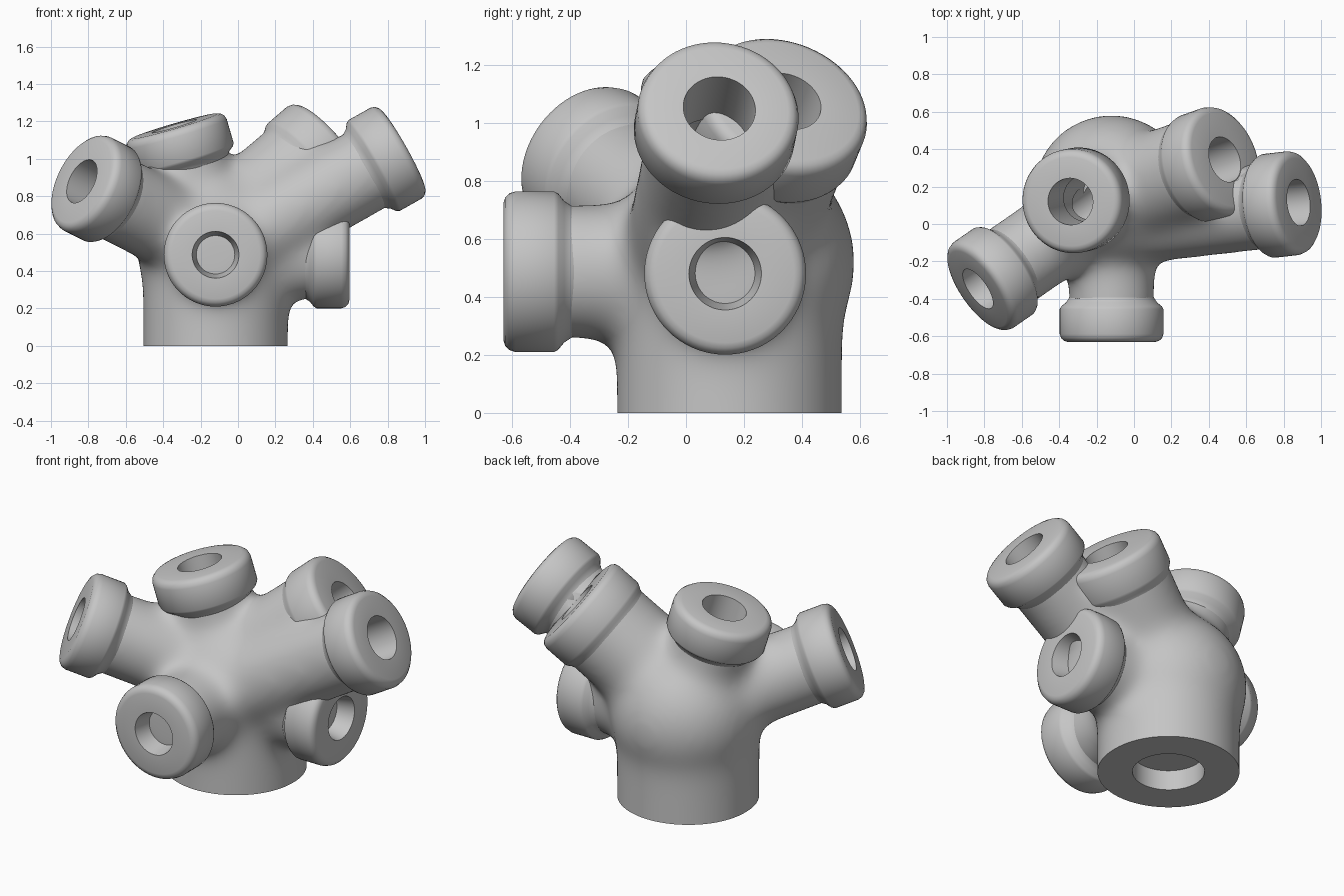
import bpy, bmesh, math
from mathutils import Vector, Matrix

if "Cube" in bpy.data.objects:
    bpy.data.objects.remove(bpy.data.objects["Cube"], do_unlink=True)

grey = bpy.data.materials.new("cast_grey")
grey.use_nodes = True
grey.diffuse_color = (0.56, 0.56, 0.56, 1)
grey.node_tree.nodes["Principled BSDF"].inputs["Base Color"].default_value = (0.56, 0.56, 0.56, 1)

BASE = Vector((-0.12, 0.15, 0))
HUB = BASE + Vector((0, 0, 0.52))
BORE = 0.125

# name, face centre, outward direction, neck radius, collar radius, open to the hub
PORTS = [
    ("front_port", (-0.12, -0.63, 0.487), (0, -1, 0), 0.222, 0.277, False),
    ("side_port", (0.595, 0.135, 0.48), (1, 0, 0), 0.222, 0.279, False),
    ("upper_left_port", (0.88, 0.115, 1.05), (0.87, 0.10, 0.49), 0.222, 0.279, True),
    ("rear_port", (0.485, 0.345, 1.075), (0.73, 0.26, 0.63), 0.27, 0.3, True),
    ("top_port", (-0.34, 0.12, 1.175), (-0.28, -0.06, 0.958), 0.222, 0.279, True),
    ("upper_right_port", (-0.835, -0.347, 0.88), (-0.76, -0.526, 0.383), 0.222, 0.279, True),
]


def placed(origin, direction):
    """Matrix putting local z along a direction."""
    turn = Vector(direction).to_track_quat("Z", "Y").to_matrix().to_4x4()
    return Matrix.Translation(origin) @ turn


def port_axis(centre, direction):
    """Inner end, face centre and unit direction of a port's axis."""
    centre, aim = Vector(centre), Vector(direction).normalized()
    return centre - aim * (centre - HUB).dot(aim), centre, aim


def add_rod(bm, start, end, radius, segments=48):
    axis = end - start
    bmesh.ops.create_cone(bm, cap_ends=True, segments=segments, radius1=radius,
                          radius2=radius, depth=axis.length,
                          matrix=placed((start + end) / 2, axis))


def make_object(name, bm):
    mesh = bpy.data.meshes.new(name)
    bm.to_mesh(mesh)
    bm.free()
    obj = bpy.data.objects.new(name, mesh)
    bpy.context.collection.objects.link(obj)
    mesh.materials.append(grey)
    return obj


def activate(obj):
    bpy.ops.object.select_all(action="DESELECT")
    obj.select_set(True)
    bpy.context.view_layer.objects.active = obj


def apply_all(obj):
    activate(obj)
    for mod in list(obj.modifiers):
        bpy.ops.object.modifier_apply(modifier=mod.name)


def smooth(obj, degrees):
    activate(obj)
    bpy.ops.object.shade_smooth_by_angle(angle=math.radians(degrees))


def collar(name, centre, direction, neck, rim, through):
    """Lathe a rounded collar that flares back into its neck."""
    hole = [(BORE, -0.3)] if through else [(0, -0.22), (0.077, -0.22)]
    step = rim - neck
    profile = hole + [(BORE, 0), (rim - 0.041, 0), (rim - 0.022, -0.006),
                      (rim - 0.007, -0.02), (rim, -0.042), (rim, -0.175),
                      (rim - step * 0.15, -0.19), (neck + step * 0.4, -0.21),
                      (neck + step * 0.1, -0.235), (neck - 0.005, -0.265),
                      (neck - 0.04, -0.29)]
    bm = bmesh.new()
    verts = [bm.verts.new((r, 0, z)) for r, z in profile]
    edges = [bm.edges.new(pair) for pair in zip(verts, verts[1:])]
    bmesh.ops.spin(bm, geom=verts + edges, cent=(0, 0, 0), axis=(0, 0, 1),
                   angle=math.tau, steps=72)
    bmesh.ops.remove_doubles(bm, verts=bm.verts, dist=1e-4)
    # Faces point away from the solid part of the ring
    bm.normal_update()
    front = [f for f in bm.faces if abs(f.normal.z) > 0.99 and f.calc_center_median().z > -0.001]
    if front[0].normal.z < 0:
        bmesh.ops.reverse_faces(bm, faces=bm.faces)
    bm.transform(placed(Vector(centre), direction))
    smooth(make_object(name, bm), 35)


# Body: fused rods with soft fillets
bm = bmesh.new()
add_rod(bm, BASE - Vector((0, 0, 0.25)), HUB, 0.392, 64)
bmesh.ops.create_uvsphere(bm, u_segments=48, v_segments=24, radius=0.425,
                          matrix=Matrix.Translation(HUB + Vector((0, 0.015, 0))))
for name, centre, direction, neck, rim, through in PORTS:
    inner, face, aim = port_axis(centre, direction)
    add_rod(bm, inner, face - aim * 0.1, neck + 0.013)
body = make_object("body", bm)
remesh = body.modifiers.new("fuse", "REMESH")
remesh.mode = "VOXEL"
remesh.voxel_size = 0.02
fillet = body.modifiers.new("fillet", "SMOOTH")
fillet.factor = 0.5
fillet.iterations = 110
apply_all(body)

# Flat foot
bm = bmesh.new()
bm.from_mesh(body.data)
cut = bmesh.ops.bisect_plane(bm, geom=bm.verts[:] + bm.edges[:] + bm.faces[:],
                             plane_co=(0, 0, 0), plane_no=(0, 0, -1), clear_outer=True)
foot = [e for e in cut["geom_cut"] if isinstance(e, bmesh.types.BMEdge)]
bmesh.ops.contextual_create(bm, geom=foot)
bmesh.ops.recalc_face_normals(bm, faces=bm.faces)
bm.to_mesh(body.data)
bm.free()

# Socket in the foot and bores through the open ports
bores = [(BASE - Vector((0, 0, 0.1)), BASE + Vector((0, 0, 0.12)), 0.197)]
for name, centre, direction, neck, rim, through in PORTS:
    if through:
        inner, face, aim = port_axis(centre, direction)
        bores.append((inner, face + aim * 0.1, BORE + 0.004))
cutters = []
for start, end, radius in bores:
    bm = bmesh.new()
    add_rod(bm, start, end, radius)
    cutter = make_object("bore_cutter", bm)
    cutter.hide_render = True
    cutters.append(cutter)
    mod = body.modifiers.new("bore", "BOOLEAN")
    mod.operation = "DIFFERENCE"
    mod.solver = "EXACT"
    mod.object = cutter
apply_all(body)
for cutter in cutters:
    bpy.data.objects.remove(cutter, do_unlink=True)
body.data.materials.clear()
body.data.materials.append(grey)
smooth(body, 40)

for port in PORTS:
    collar(*port)
